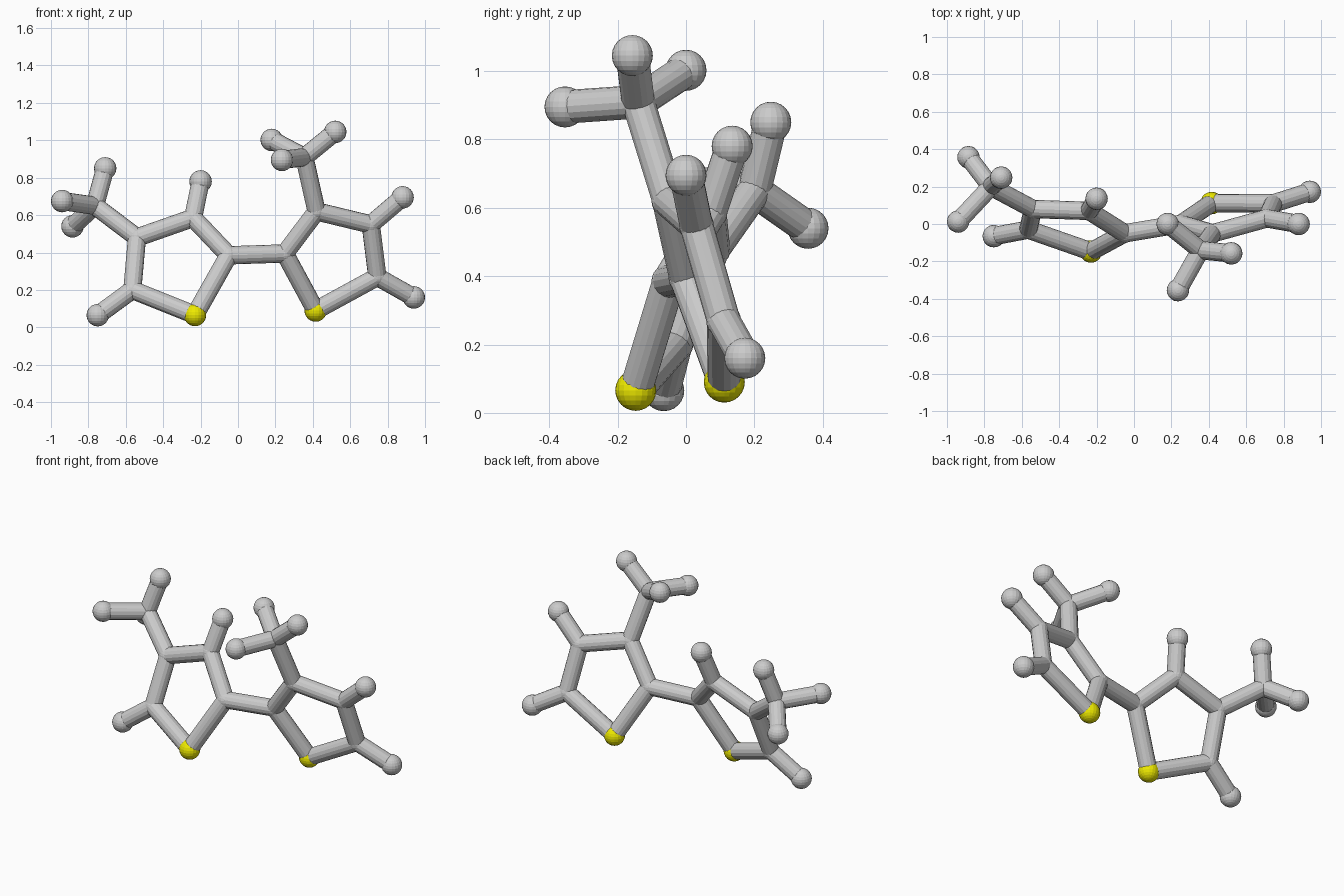
import bpy
from mathutils import Vector

if "Cube" in bpy.data.objects:
    bpy.data.objects.remove(bpy.data.objects["Cube"])

BALL_R, JOINT_R, BOND_R = 0.06, 0.051, 0.049

# Atom centres: left ring + methyl, right ring + methyl
atoms = {
    "left_sulfur": (-0.23, -0.147, 0.066),
    "left_c2": (-0.05, -0.05, 0.385),
    "left_c3": (-0.24, 0.07, 0.585),
    "left_c4": (-0.54, 0.08, 0.48),
    "left_c5": (-0.565, -0.03, 0.20),
    "left_h3": (-0.20, 0.135, 0.78),
    "left_h5": (-0.75, -0.065, 0.065),
    "left_methyl": (-0.765, 0.20, 0.65),
    "left_methyl_h1": (-0.71, 0.248, 0.85),
    "left_methyl_h2": (-0.94, 0.013, 0.675),
    "left_methyl_h3": (-0.885, 0.357, 0.54),
    "right_sulfur": (0.415, 0.112, 0.09),
    "right_c2": (0.25, 0.0, 0.395),
    "right_c3": (0.42, -0.05, 0.62),
    "right_c4": (0.71, 0.03, 0.55),
    "right_c5": (0.745, 0.11, 0.27),
    "right_h4": (0.88, 0.0, 0.695),
    "right_h5": (0.94, 0.172, 0.16),
    "right_methyl": (0.355, -0.14, 0.91),
    "right_methyl_h1": (0.18, 0.0, 1.002),
    "right_methyl_h2": (0.52, -0.157, 1.045),
    "right_methyl_h3": (0.235, -0.354, 0.895),
}

bonds = [("left_c2", "right_c2"), ("left_c4", "left_methyl"), ("right_c3", "right_methyl"),
         ("left_c3", "left_h3"), ("left_c5", "left_h5"),
         ("right_c4", "right_h4"), ("right_c5", "right_h5")]
for side in ("left", "right"):
    ring = [f"{side}_{n}" for n in ("sulfur", "c2", "c3", "c4", "c5")]
    bonds += [(ring[i], ring[(i + 1) % 5]) for i in range(5)]
    bonds += [(f"{side}_methyl", f"{side}_methyl_h{i}") for i in (1, 2, 3)]

yellow = bpy.data.materials.new("yellow")
yellow.diffuse_color = (0.85, 0.82, 0.0, 1)
yellow.use_nodes = True
yellow.node_tree.nodes["Principled BSDF"].inputs["Base Color"].default_value = yellow.diffuse_color

# Balls: full size at hydrogens and sulfurs, bond-sized joints at carbons
for name, pos in atoms.items():
    end = "sulfur" in name or "_h" in name
    bpy.ops.mesh.primitive_uv_sphere_add(segments=20, ring_count=12, location=pos,
                                         radius=BALL_R if end else JOINT_R)
    ball = bpy.context.object
    ball.name = name + ("_ball" if end else "_joint")
    if "sulfur" in name:
        ball.data.materials.append(yellow)

# Bonds: straight rods between atom centres
for a, b in bonds:
    p, q = Vector(atoms[a]), Vector(atoms[b])
    d = q - p
    bpy.ops.mesh.primitive_cylinder_add(vertices=16, radius=BOND_R, depth=d.length,
                                        location=(p + q) / 2,
                                        rotation=d.to_track_quat('Z', 'Y').to_euler())
    bpy.context.object.name = f"bond_{a}_to_{b}"
